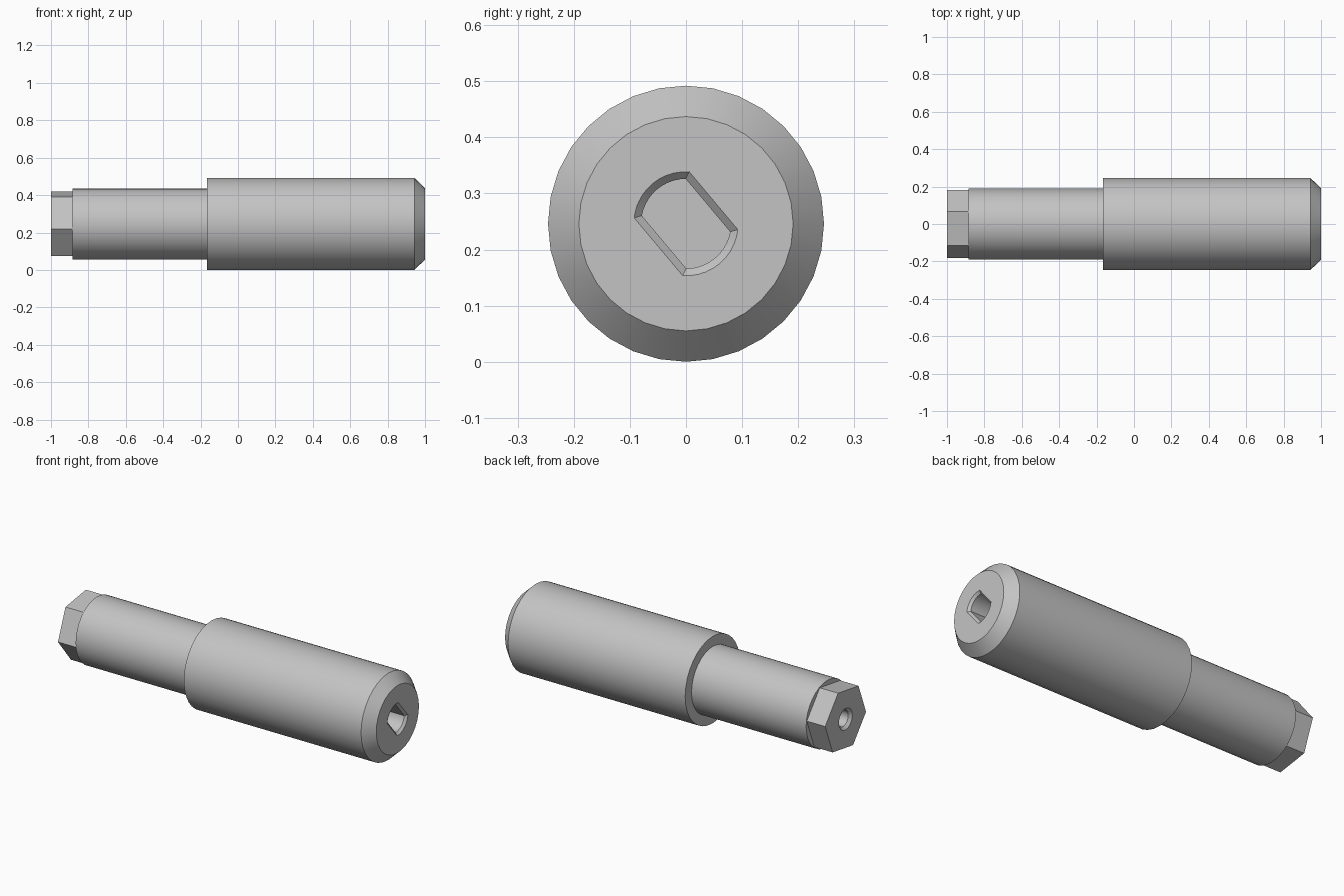
import bpy, bmesh
from math import acos, cos, sin, pi, radians

if "Cube" in bpy.data.objects:
    bpy.data.objects.remove(bpy.data.objects["Cube"], do_unlink=True)

AXIS_Z = 0.246

steel = bpy.data.materials.new("grey_steel")
steel.use_nodes = True
grey = (0.55, 0.55, 0.55, 1)
steel.diffuse_color = grey
steel.node_tree.nodes["Principled BSDF"].inputs["Base Color"].default_value = grey


def ring(radius, sides=32, start=0.0):
    """Regular polygon in the y-z plane."""
    angles = [start + 2 * pi * i / sides for i in range(sides)]
    return [(radius * cos(a), radius * sin(a)) for a in angles]


def slot(radius, flat, tilt=radians(40), steps=10):
    """Circle cut by two parallel flats."""
    lead = acos(flat / radius)
    points = []
    for side in (0, pi):
        for i in range(steps + 1):
            a = tilt + side + lead + (pi - 2 * lead) * i / steps
            points.append((radius * cos(a), radius * sin(a)))
    return points


def loft(name, sections):
    """Closed solid through (x, outline) sections along the x axis."""
    bm = bmesh.new()
    loops = [[bm.verts.new((x, y, z + AXIS_Z)) for y, z in pts] for x, pts in sections]
    n = len(loops[0])
    for a, b in zip(loops, loops[1:]):
        for i in range(n):
            j = (i + 1) % n
            bm.faces.new((a[i], a[j], b[j], b[i]))
    bm.faces.new(loops[0])
    bm.faces.new(loops[-1])
    bmesh.ops.recalc_face_normals(bm, faces=bm.faces)
    mesh = bpy.data.meshes.new(name)
    bm.to_mesh(mesh)
    bm.free()
    mesh.materials.append(steel)
    obj = bpy.data.objects.new(name, mesh)
    bpy.context.collection.objects.link(obj)
    return obj


def activate(obj):
    bpy.ops.object.select_all(action='DESELECT')
    obj.select_set(True)
    bpy.context.view_layer.objects.active = obj


def cut(cutter, *targets):
    """Subtract the cutter from each target, then discard it."""
    cutter.hide_render = True
    for obj in targets:
        activate(obj)
        mod = obj.modifiers.new("recess", 'BOOLEAN')
        mod.operation = 'DIFFERENCE'
        mod.solver = 'EXACT'
        mod.object = cutter
        bpy.ops.object.modifier_apply(modifier=mod.name)
    bpy.data.objects.remove(cutter, do_unlink=True)


# Solid parts
handle = loft("handle_sleeve", [(-0.167, ring(0.246)), (0.943, ring(0.246)), (1, ring(0.191))])
shaft = loft("shaft", [(-0.885, ring(0.189)), (-0.15, ring(0.189))])
hex_end = loft("hex_end", [(x, ring(0.185, 6, radians(8.7))) for x in (-1, -0.88)])

# Slot with two flats and a bevelled rim in the handle end
cut(loft("slot_cutter", [(1.013, slot(0.106, 0.077)), (0.987, slot(0.08, 0.051)),
                         (0.87, slot(0.08, 0.051))]), handle)

# Round countersunk hole in the hex end
cut(loft("hole_cutter", [(-1.015, ring(0.075)), (-0.985, ring(0.045)),
                         (-0.75, ring(0.045))]), hex_end, shaft)

for part in (handle, shaft, hex_end):
    activate(part)
    bpy.ops.object.shade_smooth_by_angle(angle=radians(30))
